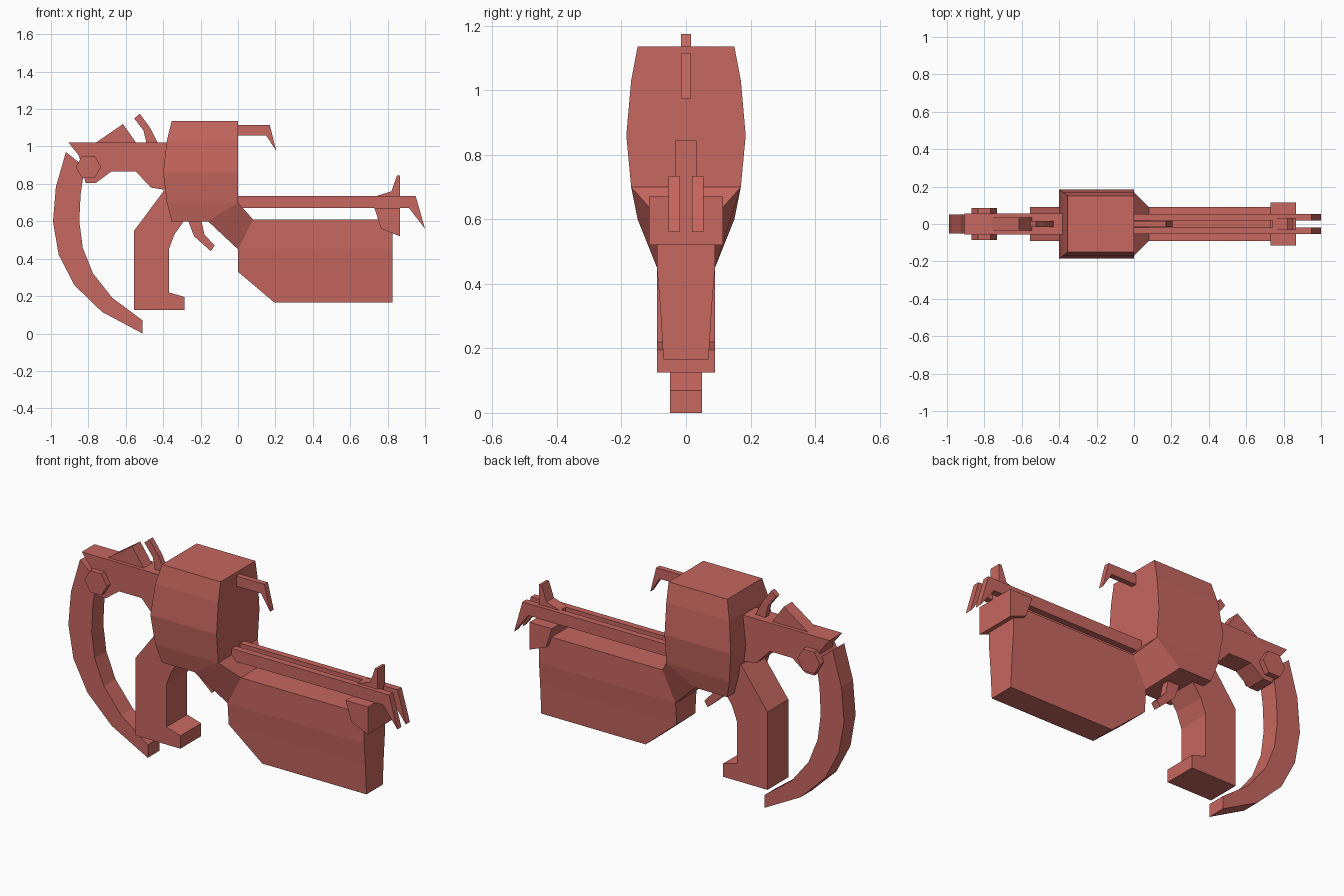
import bpy
import bmesh
from math import cos, sin, tau
from mathutils import Vector
from mathutils.geometry import interpolate_bezier

default_cube = bpy.data.objects.get("Cube")
if default_cube:
    bpy.data.objects.remove(default_cube, do_unlink=True)

# Single flat colour
dusty_red = bpy.data.materials.new("dusty_red")
dusty_red.use_nodes = True
dusty_red.diffuse_color = (.57, .135, .115, 1)
shader = dusty_red.node_tree.nodes["Principled BSDF"]
shader.inputs["Base Color"].default_value = dusty_red.diffuse_color


def loft(name, rings):
    """Join matching rings of points with quads and cap both ends."""
    bm = bmesh.new()
    loops = [[bm.verts.new(point) for point in ring] for ring in rings]
    for lower, upper in zip(loops, loops[1:]):
        for i in range(len(lower)):
            bm.faces.new((lower[i - 1], lower[i], upper[i], upper[i - 1]))
    bm.faces.new(loops[0])
    bm.faces.new(loops[-1])
    bmesh.ops.recalc_face_normals(bm, faces=bm.faces)
    mesh = bpy.data.meshes.new(name)
    bm.to_mesh(mesh)
    bm.free()
    mesh.materials.append(dusty_red)
    part = bpy.data.objects.new(name, mesh)
    bpy.context.collection.objects.link(part)


def plate(name, outline, half_width, centre=0):
    """Extrude a side outline of (x, z) points across the width."""
    sides = (centre - half_width, centre + half_width)
    loft(name, [[(x, y, z) for x, z in outline] for y in sides])


def cross_ring(start, end, start_half, end_half):
    """Four corners spanning the width between two (x, z) points."""
    (ax, az), (bx, bz) = start, end
    return [(ax, -start_half, az), (bx, -end_half, bz),
            (bx, end_half, bz), (ax, start_half, az)]


def level_ring(height, rear, front, half_width):
    """Horizontal rectangle at one height."""
    return cross_ring((rear, height), (front, height), half_width, half_width)


def curve(start, first_handle, second_handle, end):
    """Seven points along a smooth edge in the side plane."""
    handles = [Vector(point) for point in (start, first_handle, second_handle, end)]
    return [point.to_2d() for point in interpolate_bezier(*handles, 7)]


# Main body: rectangles drawn in towards the top and bottom, cut under the front
body_front, body_base, body_top = 0, .6, 1.135
throat_low, throat_high = (-.16, body_base), (body_front, .7)
body_rings = []
for height, inset in ((body_base, .035), (.7, .015), (.86, 0), (1.03, .015), (body_top, .035)):
    front = throat_low[0] if height == body_base else body_front
    body_rings.append(level_ring(height, inset * 1.3 - .4, front, .185 - inset))
loft("body", body_rings)

# Funnel between the body and the lower barrel
slab_top, slab_crease, slab_end, slab_half = .61, .45, .825, .09
slab_corner = (.08, slab_top)
loft("funnel", [
    cross_ring(throat_low, throat_high, .15, .17),
    cross_ring((body_front, slab_crease), slab_corner, slab_half, slab_half),
])

# Lower barrel, narrowing below the crease
loft("lower_barrel", [
    level_ring(height, rear, slab_end, half_width)
    for height, rear, half_width in (
        (.165, .195, .07), (.33, body_front, .08),
        (slab_crease, body_front, slab_half), (slab_top, slab_corner[0], slab_half))
])

# Twin upper rails with hooked tips
rail_top, rail_base = .735, .67
rail_outline = [(body_front, rail_top), (.95, rail_top), (1, .56),
                (.915, rail_base), (body_front, rail_base)]
for label, side in (("right", -1), ("left", 1)):
    plate(label + "_rail", rail_outline, .0175, side * .0365)

# Muzzle clamp and the sight standing on it
muzzle = .865
plate("muzzle_clamp", [(.73, rail_base), (.765, .56), (muzzle, .52), (muzzle, rail_base)], .115)
plate("front_sight", [(.74, rail_base), (.74, rail_top), (.82, .76), (.85, .845),
                      (muzzle, .845), (muzzle, rail_base)], .032)

# Upper hook on the front of the body
hook_top, hook_base = 1.115, 1.06
plate("upper_hook", [(body_front, hook_top), (.17, hook_top), (.205, .975),
                     (.15, hook_base), (body_front, hook_base)], .015)

# Grip with a forward toe
grip_back, grip_front, grip_base, toe = -.555, -.37, .125, -.285
plate("grip", [(-.395, .765), (grip_back, .55), (grip_back, grip_base), (toe, grip_base),
               (toe, .195), (grip_front, .22), (grip_front, .45), (-.34, .53),
               (-.29, body_base), (-.3, .75)], .09)

# Trigger below the body
plate("trigger", [(-.265, body_base), (-.235, .52), (-.145, .44),
                  (-.125, .47), (-.18, .53), (-.195, body_base)], .02)

# Rear arm with its fin and hammer
arm_top, arm_end, arm_low = 1.02, -.37, .805
plate("rear_arm", [(-.905, arm_top), (arm_end, arm_top), (arm_end, .765), (-.465, .78),
                   (-.545, .865), (-.68, .865), (-.76, arm_low), (-.815, arm_low),
                   (-.85, .95)], .055)
plate("rear_fin", [(-.76, arm_top), (-.615, 1.12), (-.545, arm_top)], .035)
plate("hammer", [(-.555, 1.15), (-.525, 1.175), (-.47, 1.1),
                 (-.43, arm_top), (-.49, arm_top), (-.505, 1.085)], .015)

# Six-sided pivot bolt through the rear arm
bolt_x, bolt_z, bolt_radius, bolt_sides = -.8, .89, .068, 6
bolt_angles = [tau * step / bolt_sides for step in range(bolt_sides)]
plate("pivot_bolt", [(bolt_x + bolt_radius * cos(angle), bolt_z + bolt_radius * sin(angle))
                     for angle in bolt_angles], .085)

# Curved rear blade between an outer and an inner edge
blade_half, blade_tip = .05, -.51
outer_edge = curve((-.92, .97), (-1.06, .6), (-1.02, .2), (blade_tip, 0))
inner_edge = curve((-.82, .89), (-.87, .6), (-.9, .3), (blade_tip, .07))
loft("rear_blade", [cross_ring(outer, inner, blade_half, blade_half)
                    for outer, inner in zip(outer_edge, inner_edge)])
